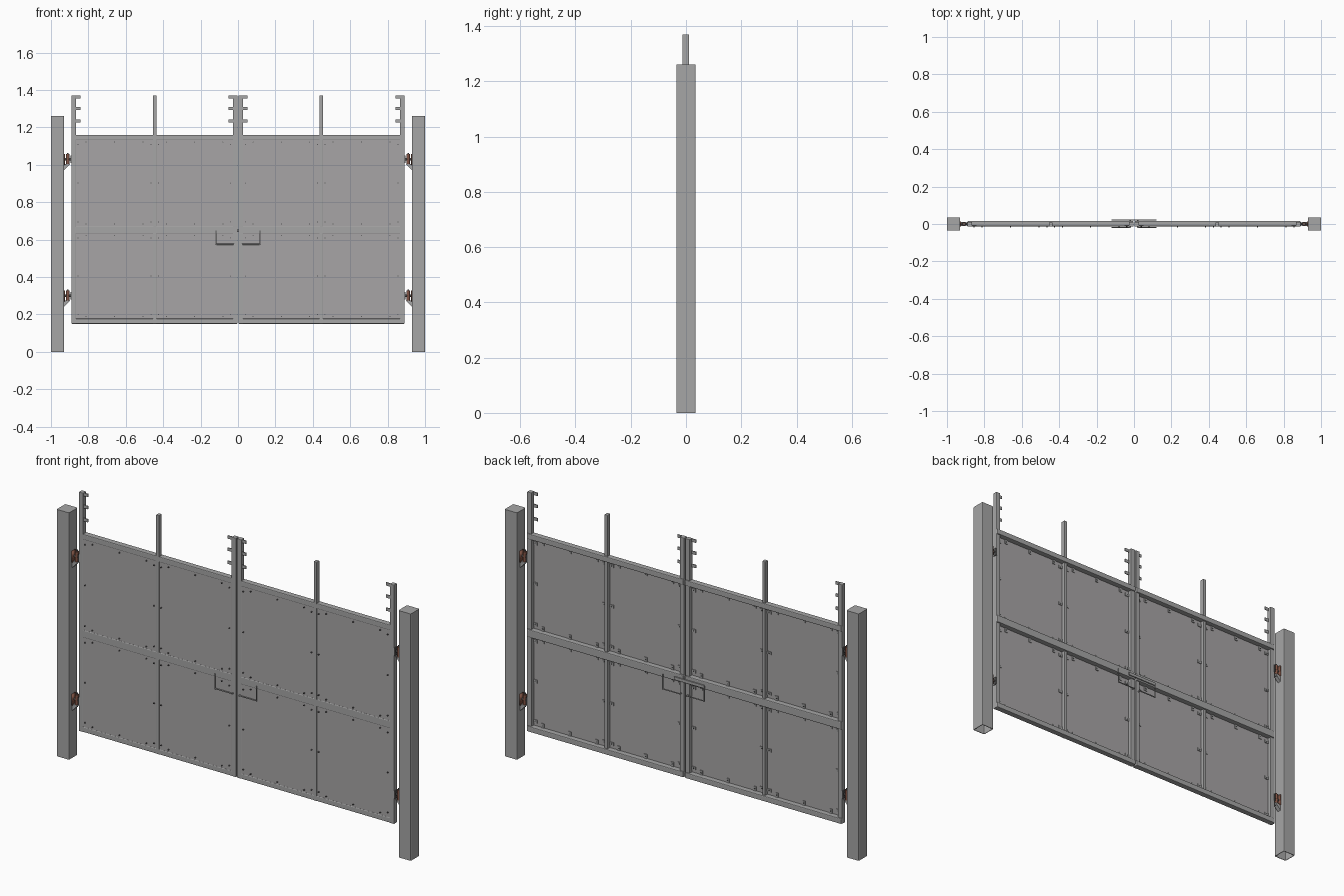
import bpy, bmesh, math
from mathutils import Matrix, Vector

if "Cube" in bpy.data.objects:
    bpy.data.objects.remove(bpy.data.objects["Cube"])


def material(name, rgb):
    m = bpy.data.materials.new(name)
    m.diffuse_color = (*rgb, 1)
    m.use_nodes = True
    m.node_tree.nodes["Principled BSDF"].inputs["Base Color"].default_value = m.diffuse_color
    return m


STEEL = material("grey steel", (0.38, 0.38, 0.38))
SHEET = material("sheet grey", (0.39, 0.375, 0.38))
DARK = material("dark grey metal", (0.10, 0.10, 0.10))
BROWN = material("rust brown", (0.22, 0.09, 0.06))


def finish(bm, name, mat, smooth=False):
    bmesh.ops.recalc_face_normals(bm, faces=bm.faces)
    me = bpy.data.meshes.new(name)
    bm.to_mesh(me)
    bm.free()
    me.materials.append(mat)
    for p in me.polygons:
        p.use_smooth = smooth and len(p.vertices) == 4
    ob = bpy.data.objects.new(name, me)
    bpy.context.collection.objects.link(ob)
    return ob


def add_box(bm, x, y, z):
    """Box from three (min, max) ranges."""
    c = [(a + b) / 2 for a, b in (x, y, z)]
    d = [abs(b - a) for a, b in (x, y, z)]
    bmesh.ops.create_cube(bm, size=1, matrix=Matrix.Translation(c) @ Matrix.Diagonal((*d, 1)))


def boxes(name, mat, items, bevel=0):
    bm = bmesh.new()
    for it in items:
        add_box(bm, *it)
    ob = finish(bm, name, mat)
    if bevel:
        mod = ob.modifiers.new("rounded", 'BEVEL')
        mod.width, mod.segments = bevel, 2
    return ob


def add_rod(bm, p, q, r, n=12):
    p, q = Vector(p), Vector(q)
    rot = (q - p).to_track_quat('Z', 'Y').to_matrix().to_4x4()
    bmesh.ops.create_cone(bm, cap_ends=True, segments=n, radius1=r, radius2=r,
                          depth=(q - p).length, matrix=Matrix.Translation((p + q) / 2) @ rot)


def post(name, s):
    # hollow square tube, rounded long edges, closed cap, open foot
    bm = bmesh.new()
    add_box(bm, (s * .965 - .035, s * .965 + .035), (-.035, .035), (0, 1.26))
    up = [e for e in bm.edges if abs(e.verts[0].co.z - e.verts[1].co.z) > 1]
    bmesh.ops.bevel(bm, geom=up, offset=.005, segments=2, affect='EDGES', profile=.5)
    foot = [f for f in bm.faces if f.calc_center_median().z < .001]
    bmesh.ops.delete(bm, geom=foot, context='FACES_ONLY')
    ob = finish(bm, name, STEEL)
    mod = ob.modifiers.new("wall", 'SOLIDIFY')
    mod.thickness, mod.offset = .003, -1


UP_Y = (-.013, .011)
RAIL_Y = (-.013, .017)
Z_OPEN = ((.178, .632), (.672, 1.132))     # openings between rails
X_OPEN = ((.028, .436), (.454, .866))      # openings between uprights

for side, s in (("left", -1), ("right", 1)):
    post(side + "_post", s)

    def X(a, b):
        return tuple(sorted((s * a, s * b)))

    # frame tubes
    boxes(side + "_uprights", STEEL, [
        (X(.866, .89), UP_Y, (.15, 1.37)),
        (X(.436, .454), (-.013, .009), (.15, 1.37)),
        (X(.003, .028), UP_Y, (.15, 1.37))], .002)
    boxes(side + "_rails", STEEL, [
        (X(.004, .889), RAIL_Y, z) for z in ((.15, .178), (.632, .672), (1.132, 1.16))], .004)

    # sheet infill, nearly flush with the frame front
    boxes(side + "_sheets", SHEET, [
        (X(x0 - .002, x1 + .002), (-.0115, -.009), (z0 - .002, z1 + .002))
        for x0, x1 in X_OPEN for z0, z1 in Z_OPEN])

    # fixing tabs behind the sheets, with rivets through them
    tabs, rivets = [], []
    for x0, x1 in X_OPEN:
        for z0, z1 in Z_OPEN:
            for t in (.05, .5, .95):
                z = z0 + (z1 - z0) * t
                for a, b in ((x0, x0 + .022), (x1 - .022, x1)):
                    tabs.append((X(a, b), (-.009, -.005), (z - .008, z + .008)))
                    rivets.append((s * (a + b) / 2, z))
            for t in (.13, .5, .87):
                x = x0 + (x1 - x0) * t
                for a, b in ((z0, z0 + .022), (z1 - .022, z1)):
                    tabs.append((X(x - .008, x + .008), (-.009, -.005), (a, b)))
                    rivets.append((s * x, (a + b) / 2))
    # free tabs on the raised upright ends
    for z in (1.233, 1.3, 1.362):
        for a, b in ((.026, .052), (.842, .868)):
            tabs.append((X(a, b), (-.009, -.005), (z - .008, z + .008)))
    boxes(side + "_fixing_tabs", STEEL, tabs)
    bm = bmesh.new()
    for x, z in rivets:
        add_rod(bm, (x, -.018, z), (x, -.003, z), .003, 8)
    finish(bm, side + "_rivets", DARK)

    # bent latch handles front and back, joined by a spindle
    bm = bmesh.new()
    for y in (-.018, .021):
        add_rod(bm, (s * .117, y, .65), (s * .117, y, .572), .003, 8)
        add_rod(bm, (s * .119, y, .575), (s * .02, y, .575), .003, 8)
    add_rod(bm, (s * .02, -.02, .575), (s * .02, .023, .575), .004, 8)
    finish(bm, side + "_latch_handle", STEEL)

    # hinges
    for level, h in (("lower", .3), ("upper", 1.03)):
        bm = bmesh.new()
        add_box(bm, X(.924, .931), (-.014, .014), (h - .03, h + .027))
        add_rod(bm, (s * .91, 0, h - .028), (s * .91, 0, h + .027), .009)
        finish(bm, f"{side}_{level}_hinge_barrel", BROWN, True)
        bm = bmesh.new()
        add_rod(bm, (s * .931, 0, h), (s * .888, 0, h), .006)
        add_rod(bm, (s * .91, 0, h - .036), (s * .91, 0, h + .033), .005)
        add_box(bm, X(.888, .895), (-.012, .012), (h - .02, h + .02))
        finish(bm, f"{side}_{level}_hinge_bolt", DARK)
        # triangular support bracket
        bm = bmesh.new()
        prof = ((.931, h - .06), (.931, h - .025), (.897, h - .025))
        f = bm.faces.new([bm.verts.new((s * x, -.01, z)) for x, z in prof])
        ext = bmesh.ops.extrude_face_region(bm, geom=[f])["geom"]
        bmesh.ops.translate(bm, vec=(0, .02, 0), verts=[v for v in ext if isinstance(v, bmesh.types.BMVert)])
        finish(bm, f"{side}_{level}_hinge_bracket", STEEL)

# sliding latch bar across the meeting uprights, at the back
boxes("latch_bar", STEEL, [((-.118, .05), (.018, .024), (.64, .655))])
